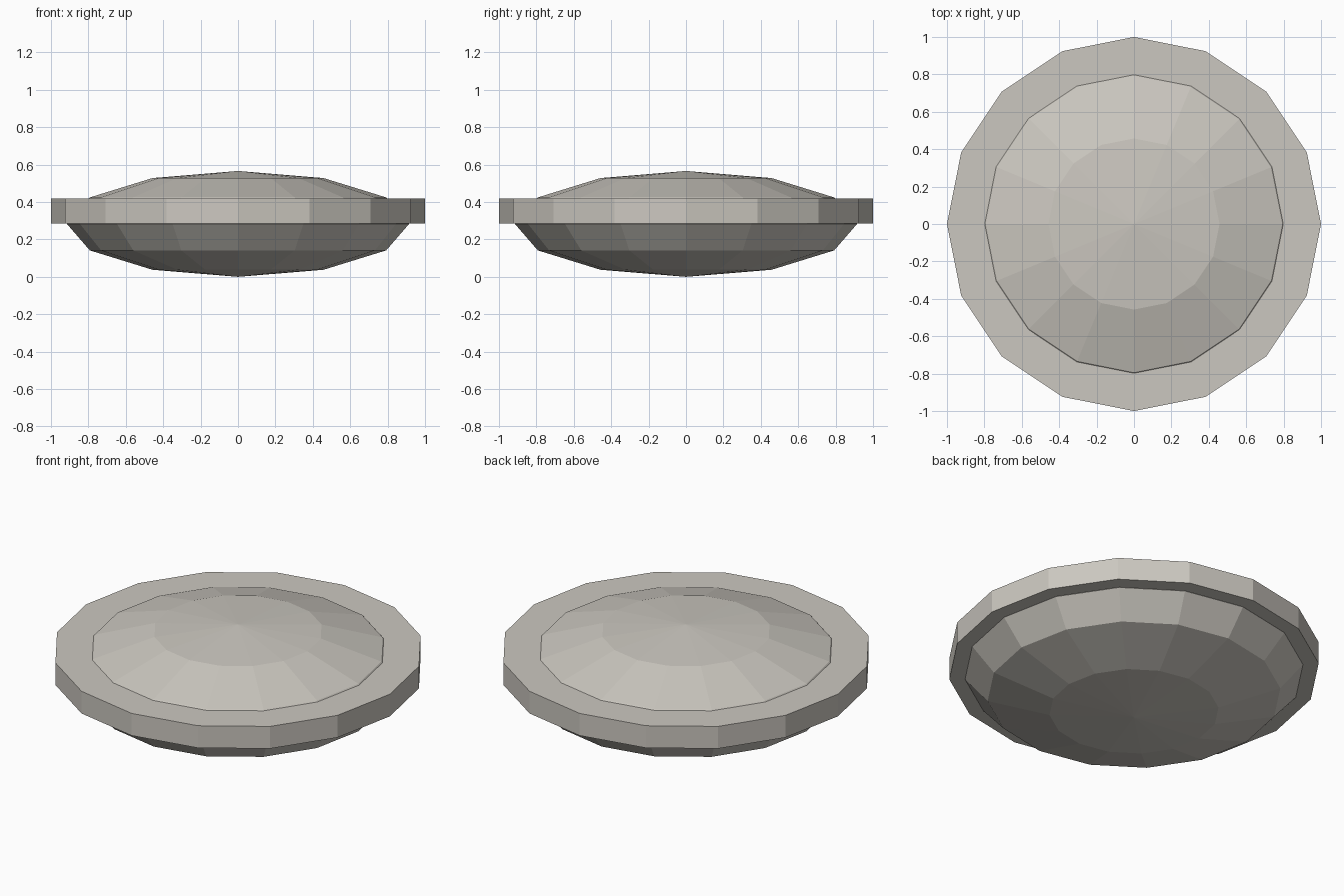
import bpy
import bmesh
from mathutils import Matrix, Vector

cube = bpy.data.objects.get("Cube")
if cube:
    bpy.data.objects.remove(cube, do_unlink=True)

SIDES = 16

# Single warm grey material
grey = bpy.data.materials.new("warm grey")
grey.use_nodes = True
colour = (0.60, 0.575, 0.525, 1.0)
grey.diffuse_color = colour
grey.node_tree.nodes["Principled BSDF"].inputs["Base Color"].default_value = colour


def add_part(name, bm, z):
    """Turn a bmesh into a flat-shaded object at height z."""
    mesh = bpy.data.meshes.new(name)
    bm.to_mesh(mesh)
    bm.free()
    mesh.materials.append(grey)
    part = bpy.data.objects.new(name, mesh)
    part.location.z = z
    bpy.context.collection.objects.link(part)
    return part


# Lens-shaped hull: a squashed low-poly sphere
radius, half_height = 0.915, 0.283
bm = bmesh.new()
bmesh.ops.create_uvsphere(bm, u_segments=SIDES, v_segments=6, radius=1)
bmesh.ops.scale(bm, vec=Vector((radius, radius, half_height)), verts=bm.verts)
add_part("hull", bm, half_height)

# Flat rim band around the hull, sitting just above its widest line
bottom, top = 0.286, 0.418
bm = bmesh.new()
bmesh.ops.create_cone(bm, cap_ends=True, segments=SIDES, radius1=1, radius2=1,
                      depth=top - bottom, matrix=Matrix.Identity(4))
add_part("rim", bm, (bottom + top) / 2)
